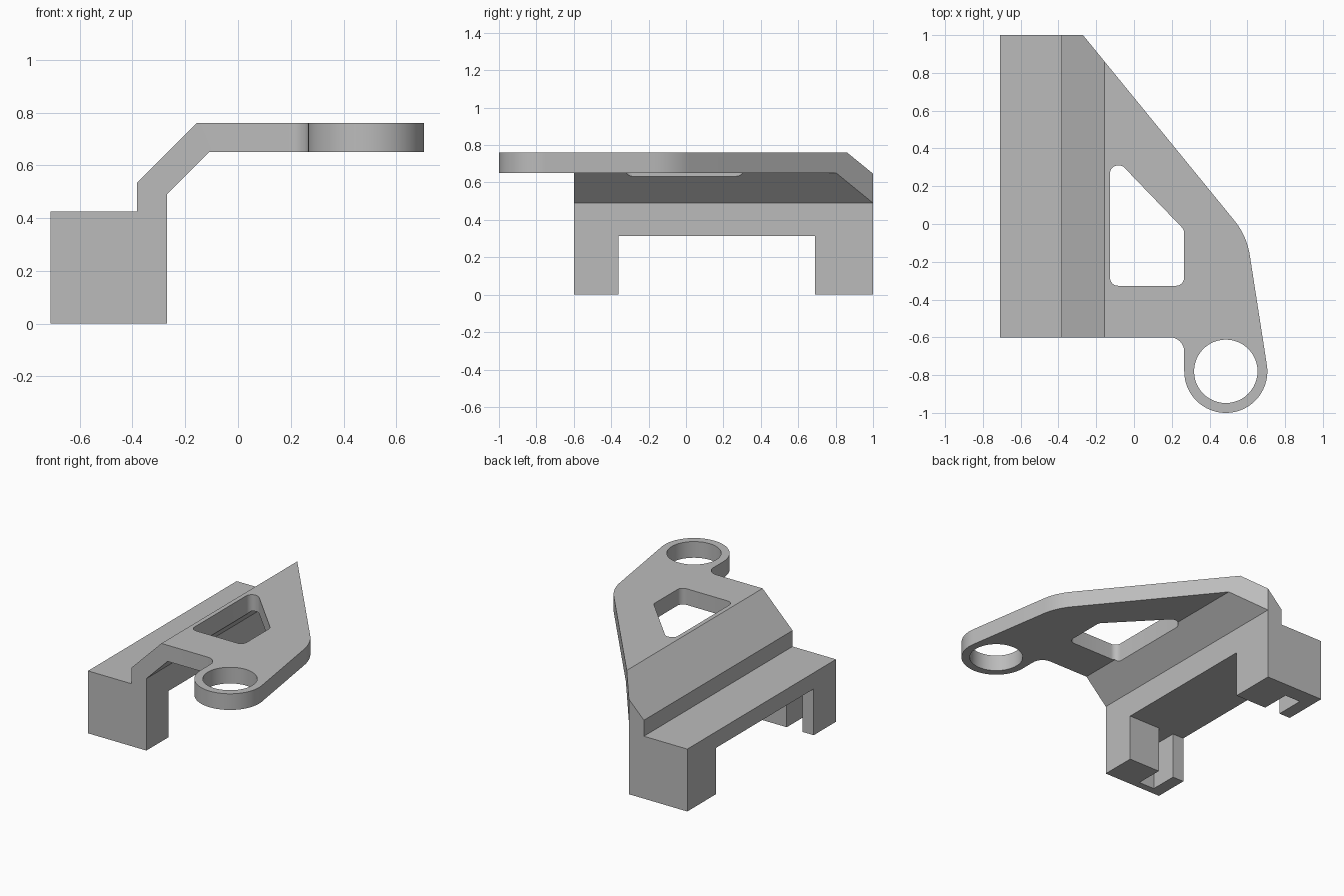
import bpy
import bmesh
import math
from mathutils import Vector

cube = bpy.data.objects.get("Cube")
if cube:
    bpy.data.objects.remove(cube, do_unlink=True)

grey = bpy.data.materials.new("plain grey")
grey.use_nodes = True
grey.diffuse_color = (0.5, 0.5, 0.5, 1)
grey.node_tree.nodes["Principled BSDF"].inputs["Base Color"].default_value = (0.5, 0.5, 0.5, 1)


def prism(name, points, depth):
    """Extrude a closed 3D polygon along the depth vector."""
    bm = bmesh.new()
    face = bm.faces.new([bm.verts.new(p) for p in points])
    out = bmesh.ops.extrude_face_region(bm, geom=[face])
    moved = [g for g in out["geom"] if isinstance(g, bmesh.types.BMVert)]
    bmesh.ops.translate(bm, verts=moved, vec=depth)
    bmesh.ops.recalc_face_normals(bm, faces=bm.faces)
    mesh = bpy.data.meshes.new(name)
    bm.to_mesh(mesh)
    bm.free()
    mesh.materials.append(grey)
    obj = bpy.data.objects.new(name, mesh)
    bpy.context.collection.objects.link(obj)
    return obj


def box(name, x0, x1, y0, y1, z0, z1):
    base = [(x0, y0, z0), (x1, y0, z0), (x1, y1, z0), (x0, y1, z0)]
    return prism(name, base, (0, 0, z1 - z0))


def arc(cx, cy, r, start, end, steps):
    angles = [math.radians(start + (end - start) * i / steps) for i in range(steps + 1)]
    return [(cx + r * math.cos(a), cy + r * math.sin(a)) for a in angles]


def fillet(before, corner, after, r, steps=8):
    """Points of an arc of radius r that rounds one corner."""
    c = Vector(corner)
    u = (Vector(before) - c).normalized()
    v = (Vector(after) - c).normalized()
    half = u.angle(v) / 2
    centre = c + (u + v).normalized() * (r / math.sin(half))
    a = c + u * (r / math.tan(half)) - centre
    b = c + v * (r / math.tan(half)) - centre
    turn = math.pi - 2 * half
    pts = []
    for i in range(steps + 1):
        t = i / steps
        d = a * math.sin((1 - t) * turn) + b * math.sin(t * turn)
        pts.append(tuple(centre + d / math.sin(turn)))
    return pts


def flat(points, z):
    return [(x, y, z) for x, y in points]


# Side profile of the block, sloping neck and raised plate
profile = [(-0.71, 0), (-0.27, 0), (-0.27, 0.49), (-0.11, 0.65), (0.75, 0.65),
           (0.75, 0.76), (-0.157, 0.76), (-0.383, 0.534), (-0.383, 0.425), (-0.71, 0.425)]
bracket = prism("bracket", [(x, -1.1, z) for x, z in profile], (0, 2.2, 0))

# Plan outline with rounded shoulder and ring lug
ring_x, ring_y, ring_r = 0.486, -0.78, 0.22
lug_left = ring_x - ring_r
outline = [(-0.75, -0.6), (-0.75, 1), (-0.27, 1)]
outline += fillet((-0.27, 1), (0.597, -0.062), (0.704, -0.75), 0.38, 12)
outline += arc(ring_x, ring_y, ring_r, 8, -180, 48)
outline += fillet((lug_left, ring_y), (lug_left, -0.6), (-0.7, -0.6), 0.075)
plan = prism("plan_cutter", flat(outline, -0.1), (0, 0, 1))

# Window in the plate, with rounded corners
corners = [(-0.127, -0.327), (0.265, -0.327), (0.265, -0.03), (-0.062, 0.31), (-0.127, 0.31)]
window = []
for i, corner in enumerate(corners):
    window += fillet(corners[i - 1], corner, corners[(i + 1) % 5], 0.042)

# Cutters: window, ring bore, gap between the legs, slots in the inner leg faces
cutters = [
    prism("window_cutter", flat(window, 0.55), (0, 0, 0.4)),
    prism("bore_cutter", flat(arc(ring_x, ring_y, 0.168, 0, 352.5, 47), 0.55), (0, 0, 0.4)),
    box("leg_gap_cutter", -0.9, 0, -0.36, 0.69, -0.1, 0.315),
    box("front_slot_cutter", -0.625, -0.507, -0.55, -0.3, -0.1, 0.315),
    box("back_slot_cutter", -0.625, -0.507, 0.6, 0.89, -0.1, 0.315),
]

for cutter, operation in [(plan, "INTERSECT")] + [(c, "DIFFERENCE") for c in cutters]:
    cutter.hide_render = True
    mod = bracket.modifiers.new(cutter.name, "BOOLEAN")
    mod.operation = operation
    mod.solver = "EXACT"
    mod.object = cutter

# Bake the cuts and remove the helpers
bpy.context.view_layer.update()
graph = bpy.context.evaluated_depsgraph_get()
cut_mesh = bpy.data.meshes.new_from_object(bracket.evaluated_get(graph))
bracket.modifiers.clear()
bracket.data = cut_mesh
for cutter in [plan] + cutters:
    bpy.data.objects.remove(cutter, do_unlink=True)

# Smooth the rounded walls, keep edges sharp
bpy.ops.object.select_all(action="DESELECT")
bracket.select_set(True)
bpy.context.view_layer.objects.active = bracket
bpy.ops.object.shade_smooth_by_angle(angle=math.radians(30))
